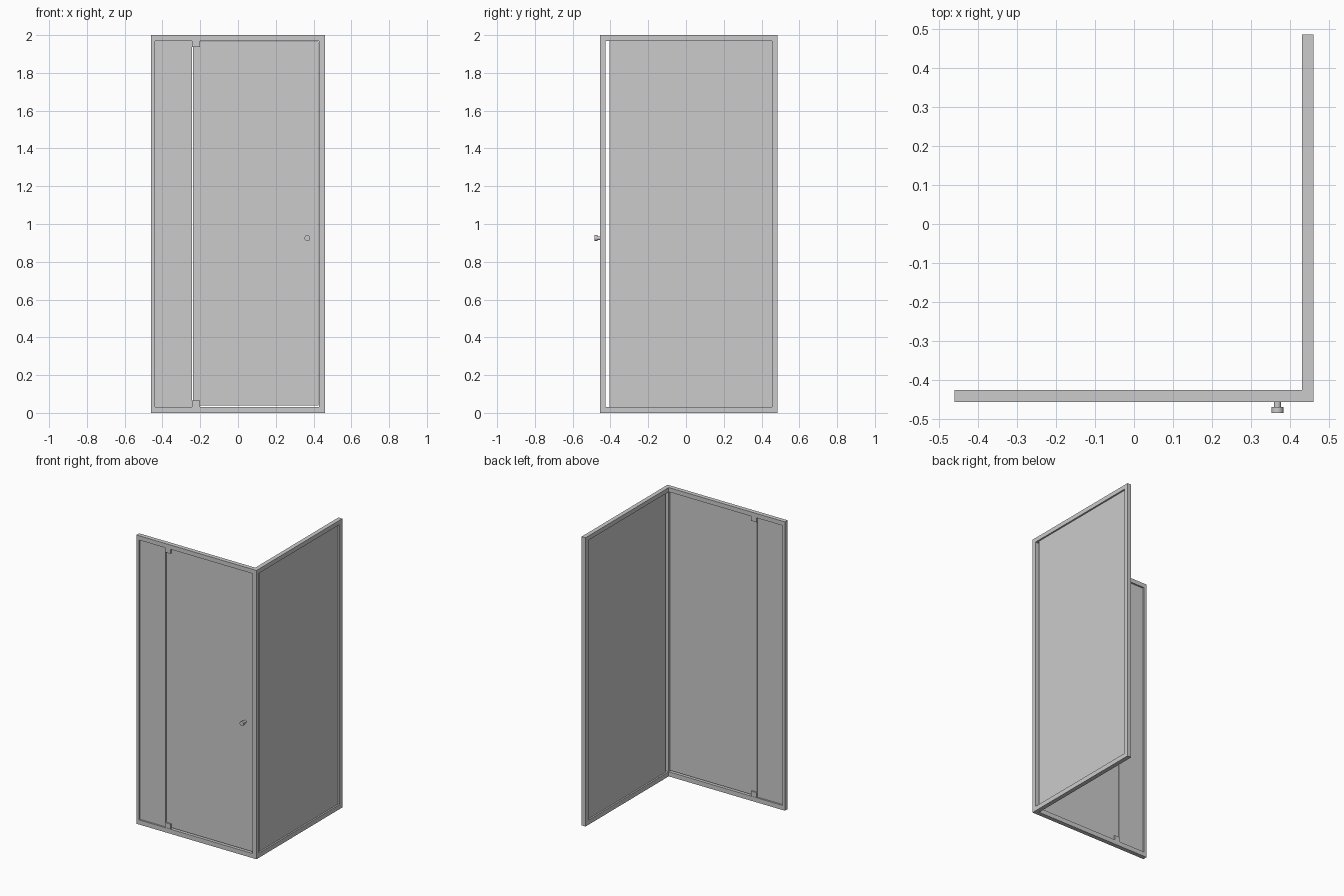
import bpy
import math

if "Cube" in bpy.data.objects:
    bpy.data.objects.remove(bpy.data.objects["Cube"])


def box(name, x, y, z):
    """Axis-aligned box given as (min, max) on each axis."""
    bpy.ops.mesh.primitive_cube_add(
        size=1, location=[(a + b) / 2 for a, b in (x, y, z)])
    ob = bpy.context.object
    ob.name = name
    ob.scale = [b - a for a, b in (x, y, z)]
    bpy.ops.object.transform_apply(location=False, rotation=False, scale=True)
    return ob


def disc(name, x, z, radius, y0, y1):
    """Round part lying along y."""
    bpy.ops.mesh.primitive_cylinder_add(
        vertices=24, radius=radius, depth=y1 - y0,
        location=(x, (y0 + y1) / 2, z), rotation=(math.pi / 2, 0, 0))
    ob = bpy.context.object
    ob.name = name
    bpy.ops.object.shade_smooth_by_angle()
    return ob


FRONT = (-0.455, -0.425)   # depth of the front frame
SIDE = (0.43, 0.46)        # depth of the side frame
LOW, HIGH = 0.032, 1.97    # opening between the rails

# Top and bottom rails of both panels
for label, z in (("bottom", (0, LOW)), ("top", (HIGH, 2.0))):
    box("front_rail_" + label, (-0.46, SIDE[0]), FRONT, z)
    box("side_rail_" + label, SIDE, (-0.455, 0.485), z)

# Upright posts
box("wall_post_front", (-0.46, -0.44), FRONT, (LOW, HIGH))
box("corner_post", SIDE, FRONT, (LOW, HIGH))
box("wall_post_side", SIDE, (0.455, 0.485), (LOW, HIGH))

# Glass panes
pane_y = (-0.444, -0.436)
box("fixed_glass", (-0.44, -0.243), pane_y, (LOW, HIGH))
box("door_glass", (-0.238, 0.426), pane_y, (LOW + 0.006, HIGH - 0.005))
box("side_glass", (0.441, 0.449), (-0.405, 0.455), (LOW, HIGH))

# Pivot hinges at the top and bottom of the door
for label, z in (("bottom", (LOW, 0.066)), ("top", (1.938, HIGH))):
    box("pivot_hinge_" + label, (-0.243, -0.2), (-0.453, -0.427), z)

# Door knob
disc("knob_stem", 0.367, 0.925, 0.009, -0.469, -0.444)
disc("knob_head", 0.367, 0.925, 0.0155, -0.484, -0.469)
